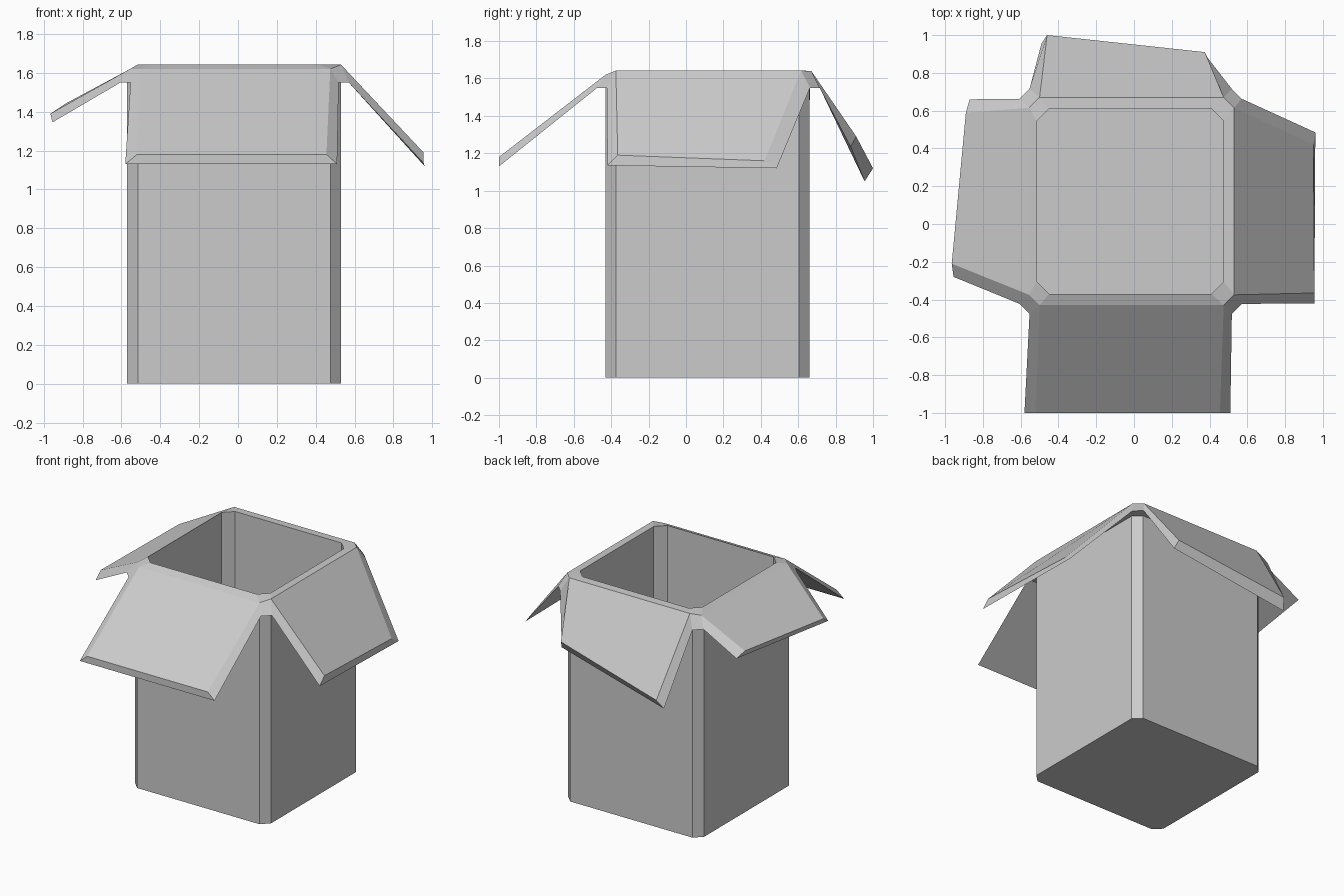
import bpy

if "Cube" in bpy.data.objects:
    bpy.data.objects.remove(bpy.data.objects["Cube"])


def make_object(name, verts, faces):
    mesh = bpy.data.meshes.new(name)
    mesh.from_pydata(verts, [], faces)
    mesh.update()
    obj = bpy.data.objects.new(name, mesh)
    bpy.context.collection.objects.link(obj)
    return obj


def ring(x0, x1, y0, y1, c, z):
    """Corner-cut rectangle, counter-clockwise; z per side: front, right, back, left."""
    if not isinstance(z, tuple):
        z = (z,) * 4
    pts = [(x0 + c, y0), (x1 - c, y0), (x1, y0 + c), (x1, y1 - c),
           (x1 - c, y1), (x0 + c, y1), (x0, y1 - c), (x0, y0 + c)]
    return [(x, y, z[i // 2]) for i, (x, y) in enumerate(pts)]


# Rings from the outer base, up over the rim, down to the inner floor
wall = (-0.57, 0.53, -0.43, 0.66, 0.055)
inside = (-0.515, 0.475, -0.37, 0.61, 0.065)
under = ring(-0.605, 0.57, -0.475, 0.715, 0.052, 1.55)
rim = ring(-0.555, 0.53, -0.43, 0.67, 0.055, (1.62, 1.642, 1.64, 1.62))
rings = [ring(*wall, 0), ring(*wall, 1.55), under, rim,
         ring(*inside, 1.643), ring(*inside, 0.055)]

# Box body, left open on the lip where the flaps attach
faces = [tuple(reversed(range(8)))]
for r in range(len(rings) - 1):
    for k in range(8):
        if r == 2 and k % 2 == 0:
            continue
        n = (k + 1) % 8
        faces.append((r * 8 + k, r * 8 + n, r * 8 + 8 + n, r * 8 + 8 + k))
last = 8 * (len(rings) - 1)
faces.append(tuple(range(last, last + 8)))
make_object("box_body", [p for r in rings for p in r], faces)

# Flap tips: two upper corners, then two lower corners
tips = {
    "front_flap": [(-0.52, -1.0, 1.18), (0.455, -1.0, 1.18),
                   (-0.58, -1.0, 1.13), (0.51, -1.0, 1.13)],
    "right_flap": [(0.955, -0.365, 1.19), (0.95, 0.42, 1.16),
                   (0.955, -0.42, 1.135), (0.96, 0.485, 1.12)],
    "back_flap": [(0.375, 0.91, 1.29), (-0.46, 1.0, 1.12),
                  (0.39, 0.88, 1.235), (-0.49, 0.955, 1.05)],
    "left_flap": [(-0.89, 0.59, 1.44), (-0.965, -0.21, 1.39),
                  (-0.87, 0.66, 1.405), (-0.955, -0.28, 1.345)],
}

# Each flap runs from the rim edge and the lip underside out to its tip
for i, (name, tip) in enumerate(tips.items()):
    k = 2 * i
    verts = [rim[k], rim[k + 1], *tip[:2], under[k], under[k + 1], *tip[2:]]
    make_object(name, verts, [(2, 3, 1, 0), (4, 5, 7, 6), (6, 7, 3, 2),
                              (6, 2, 0, 4), (5, 1, 3, 7)])
